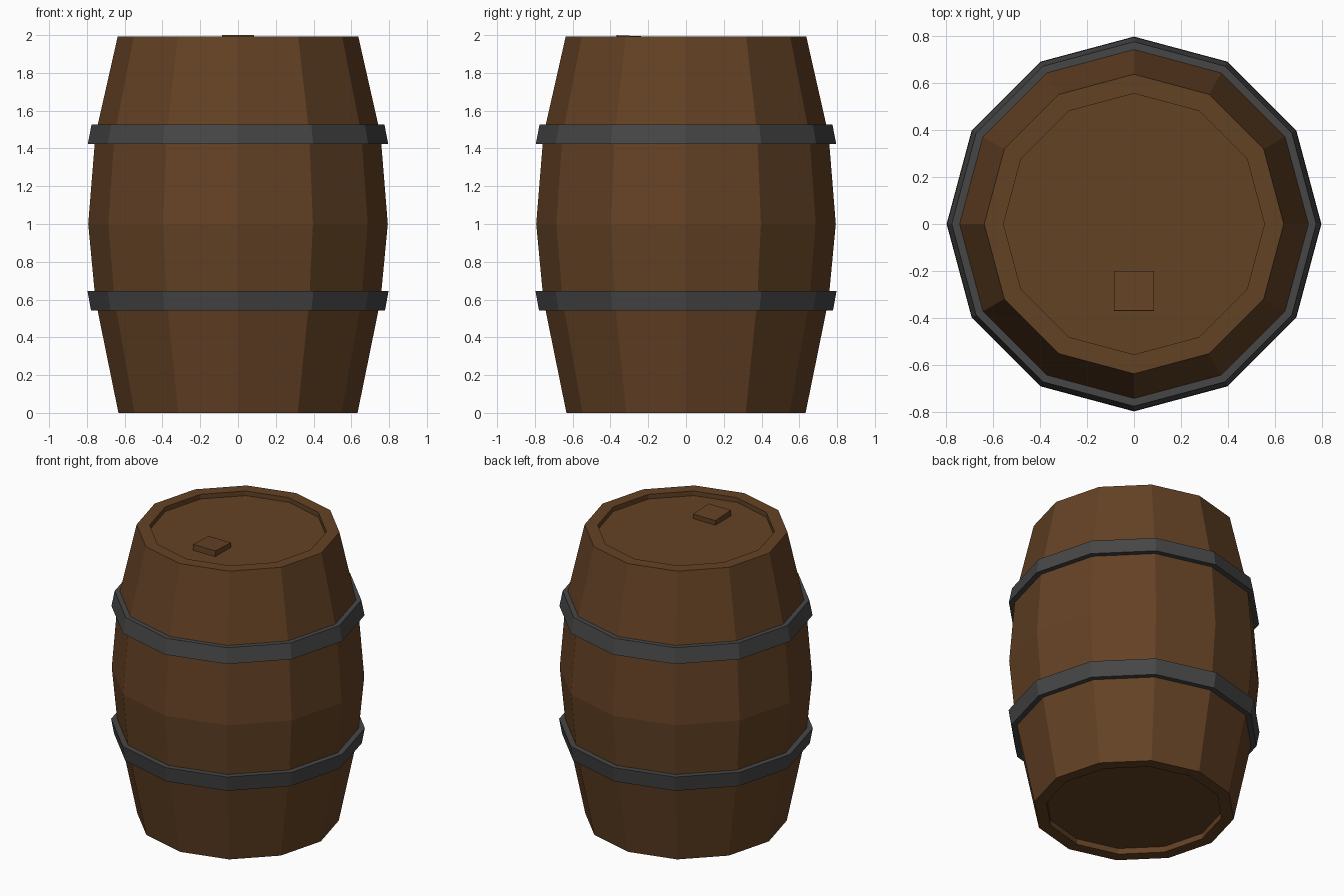
import bpy
import bmesh
from math import cos, sin, pi, radians
from mathutils import Matrix

SIDES = 12

cube = bpy.data.objects.get("Cube")
if cube:
    bpy.data.objects.remove(cube, do_unlink=True)


def make_material(name, color):
    mat = bpy.data.materials.new(name)
    mat.use_nodes = True
    mat.diffuse_color = (*color, 1)
    mat.node_tree.nodes["Principled BSDF"].inputs["Base Color"].default_value = (*color, 1)
    return mat


wood = make_material("brown wood", (0.127, 0.054, 0.018))
iron = make_material("dark iron", (0.062, 0.062, 0.062))


def finish(name, bm, mat):
    bmesh.ops.recalc_face_normals(bm, faces=bm.faces)
    mesh = bpy.data.meshes.new(name)
    bm.to_mesh(mesh)
    bm.free()
    mesh.materials.append(mat)
    obj = bpy.data.objects.new(name, mesh)
    bpy.context.collection.objects.link(obj)
    return obj


def lathe(name, profile, mat, closed=False):
    """Spin (radius, height) points; an open profile gets flat end caps."""
    bm = bmesh.new()
    rings = [[bm.verts.new((r * cos(2 * pi * i / SIDES), r * sin(2 * pi * i / SIDES), z))
              for i in range(SIDES)] for r, z in profile]
    pairs = list(zip(rings, rings[1:]))
    if closed:
        pairs.append((rings[-1], rings[0]))
    else:
        bm.faces.new(rings[0])
        bm.faces.new(rings[-1])
    for a, b in pairs:
        for i in range(SIDES):
            j = (i + 1) % SIDES
            bm.faces.new((a[i], a[j], b[j], b[i]))
    return finish(name, bm, mat)


# Barrel body with recessed ends
lathe("barrel_body", [
    (0.555, 0.04), (0.555, 0), (0.633, 0), (0.755, 0.60), (0.793, 1.0),
    (0.755, 1.47), (0.637, 1.992), (0.555, 1.992), (0.555, 1.96)], wood)

# Hoops, each flaring towards the middle of the barrel
lathe("lower_hoop", [(0.72, 0.541), (0.778, 0.541), (0.797, 0.645), (0.74, 0.645)], iron, True)
lathe("upper_hoop", [(0.74, 1.424), (0.795, 1.424), (0.775, 1.528), (0.72, 1.528)], iron, True)

# Square bung on the lid, tipped slightly
bm = bmesh.new()
bmesh.ops.create_cube(bm, size=1, matrix=Matrix.Translation((0, -0.285, 1.971))
                      @ Matrix.Rotation(radians(-2.5), 4, 'X')
                      @ Matrix.Diagonal((0.17, 0.17, 0.05, 1)))
finish("bung", bm, wood)
